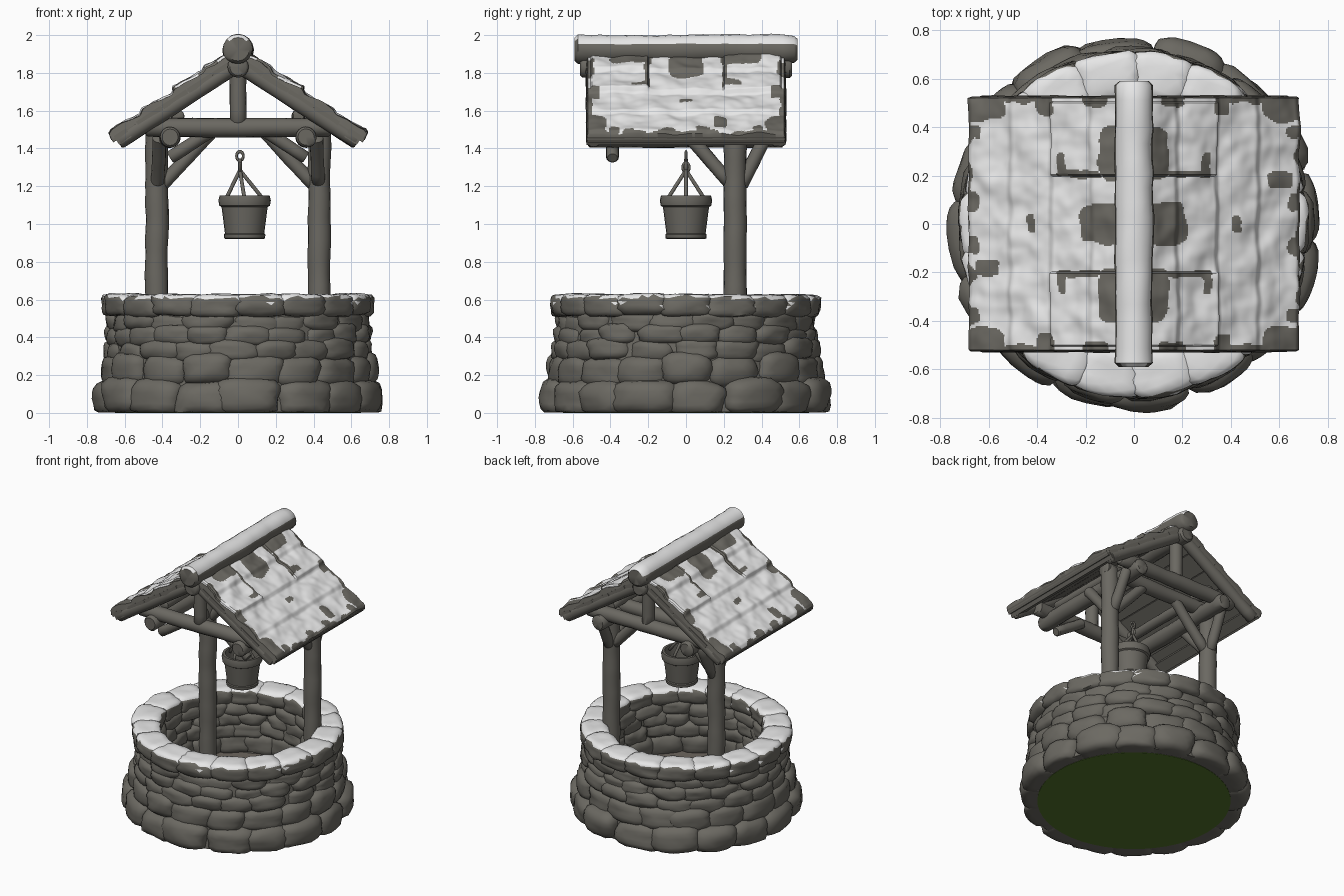
import bpy, bmesh, math, random
from mathutils import Vector, noise

random.seed(4)
if "Cube" in bpy.data.objects:
    bpy.data.objects.remove(bpy.data.objects["Cube"])


def material(name, r, g, b):
    m = bpy.data.materials.new(name)
    m.use_nodes = True
    m.diffuse_color = (r, g, b, 1)
    bsdf = m.node_tree.nodes["Principled BSDF"]
    bsdf.inputs["Base Color"].default_value = (r, g, b, 1)
    bsdf.inputs["Roughness"].default_value = 0.9
    return m


STONE = material("grey stone", 0.148, 0.141, 0.122)
WOOD = material("weathered wood", 0.146, 0.139, 0.121)
SNOW = material("snow", 0.8, 0.8, 0.8)
EARTH = material("brown earth", 0.15, 0.13, 0.11)
GRASS = material("dark green", 0.085, 0.17, 0.023)


def finish(name, bm, mats, angle=45):
    me = bpy.data.meshes.new(name)
    bm.to_mesh(me)
    bm.free()
    ob = bpy.data.objects.new(name, me)
    bpy.context.collection.objects.link(ob)
    for m in mats:
        me.materials.append(m)
    bpy.ops.object.select_all(action="DESELECT")
    ob.select_set(True)
    bpy.context.view_layer.objects.active = ob
    bpy.ops.object.shade_smooth_by_angle(angle=math.radians(angle))
    return ob


def lathe_mesh(profile, steps=20):
    """Spin a list of (radius, height) points about z."""
    bm = bmesh.new()
    vs = [bm.verts.new((r, 0, z)) for r, z in profile]
    es = [bm.edges.new(p) for p in zip(vs, vs[1:])]
    bmesh.ops.spin(bm, geom=vs + es, axis=(0, 0, 1), cent=(0, 0, 0),
                   angle=math.tau, steps=steps)
    bmesh.ops.remove_doubles(bm, verts=bm.verts, dist=1e-5)
    bmesh.ops.recalc_face_normals(bm, faces=bm.faces)
    return bm


def log(name, a, b, r, wobble=0.1, snow=None):
    """Rough round timber from a to b, optionally snowy on top."""
    a, b = Vector(a), Vector(b)
    length, e = (b - a).length, r * 0.22
    n = max(3, int(length / 0.06))
    sides = [(r, e + (length - 2 * e) * i / n) for i in range(n + 1)]
    bm = lathe_mesh([(0, 0), (r - e, 0)] + sides + [(r - e, length), (0, length)], 16)
    seed = Vector((random.random() * 20, 0, 0))
    for v in bm.verts:
        k = 1 + wobble * noise.noise(v.co * 9 + seed)
        v.co.x *= k
        v.co.y *= k
    rot = (b - a).to_track_quat("Z", "Y")
    for v in bm.verts:
        v.co = a + rot @ v.co
    bm.normal_update()
    if snow is not None:
        for f in bm.faces:
            f.material_index = int(f.normal.z > snow)
    return finish(name, bm, [WOOD, SNOW])


def stone(bm, ang, half_ang, z0, z1, r0, r1, power, snow=False):
    """Rounded block bent round the well."""
    seed = Vector((random.random() * 50, ang, z0))
    ball = bmesh.ops.create_icosphere(bm, subdivisions=3, radius=1)["verts"]
    for v in ball:
        p = v.co.copy()
        p /= sum(abs(c) ** power for c in p) ** (1 / power)
        p *= 1 + 0.13 * noise.noise(p * 1.3 + seed)
        t = ang - p.x * half_ang
        r = (r0 + r1) / 2 + p.y * (r1 - r0) / 2
        z = (z0 + z1) / 2 + p.z * (z1 - z0) / 2
        v.co = (r * math.cos(t), r * math.sin(t), max(z, 0.002))
    if snow:
        for f in {f for v in ball for f in v.link_faces}:
            f.normal_update()
            bump = 0.3 * noise.noise(f.calc_center_median() * 7)
            f.material_index = int(f.normal.z > 0.5 + bump)


# Stone wall: courses of (bottom, top, outer radius, stone count)
bm = bmesh.new()
for z0, z1, r, count in ((-0.02, 0.185, 0.776, 16), (0.14, 0.315, 0.738, 17),
                         (0.27, 0.395, 0.714, 19), (0.35, 0.465, 0.702, 20),
                         (0.42, 0.535, 0.69, 19)):
    phase = random.random()
    for i in range(count):
        wide = random.uniform(1.1, 1.4)
        ang = math.tau * (i + phase + random.uniform(-0.15, 0.15)) / count
        jit = random.uniform(-0.016, 0.012)
        stone(bm, ang, math.pi / count * wide, z0 + jit, z1 + jit, 0.51, r + jit, 3.6)
finish("wall_stones", bm, [STONE], 60)

# Mortar core, floor and base
ring = [(0.55, 0.004), (0.71, 0.004), (0.66, 0.54), (0.55, 0.54), (0.55, 0.004)]
finish("wall_core", lathe_mesh(ring, 48), [STONE])
finish("well_floor", lathe_mesh([(0, 0.16), (0.57, 0.16), (0.57, 0.1), (0, 0.1)], 48), [EARTH])
finish("base", lathe_mesh([(0, 0), (0.65, 0), (0.65, 0.003), (0, 0.003)], 48), [GRASS])

# Snowy rim
bm = bmesh.new()
for i in range(18):
    jit = random.uniform(-0.008, 0.006)
    stone(bm, math.tau * i / 18, math.pi / 18 * 1.18, 0.508 + jit, 0.628 + jit / 2,
          0.52, 0.716 + jit, 6, snow=True)
finish("rim_stones", bm, [STONE, SNOW], 60)

# Posts, purlins and braces
PY = 0.26
for s, tag in ((1, "left"), (-1, "right")):
    log(f"{tag}_post", (s * 0.43, PY, 0.13), (s * 0.43, PY, 1.53), 0.06)
    log(f"{tag}_side_beam", (s * 0.36, -0.52, 1.46), (s * 0.36, 0.52, 1.46), 0.055)
    log(f"{tag}_cross_brace", (s * 0.41, PY, 1.2), (s * 0.13, PY, 1.5), 0.036)
    log(f"{tag}_front_brace", (s * 0.425, PY - 0.03, 1.22), (s * 0.415, PY - 0.24, 1.46), 0.036)
    log(f"{tag}_back_brace", (s * 0.425, PY + 0.03, 1.2), (s * 0.415, PY + 0.16, 1.46), 0.036)
    log(f"{tag}_front_cross_brace", (s * 0.36, -0.39, 1.35), (s * 0.13, -0.39, 1.5), 0.034)
    log(f"{tag}_block", (s * 0.32, -0.42, 1.57), (s * 0.32, 0.42, 1.57), 0.035)
log("post_cross_beam", (-0.49, PY, 1.51), (0.49, PY, 1.51), 0.05)

# End trusses
for y, tag in ((-0.44, "front"), (0.44, "back")):
    log(f"{tag}_tie_beam", (-0.49, y, 1.51), (0.49, y, 1.51), 0.05)
    log(f"{tag}_king_post", (0, y, 1.53), (0, y, 1.84), 0.045)
    for s, side in ((1, "left"), (-1, "right")):
        log(f"{tag}_{side}_rafter", (0, y * 1.11, 1.845), (s * 0.635, y * 1.11, 1.435), 0.042)
log("ridge_beam", (0, -0.56, 1.83), (0, 0.56, 1.83), 0.056)
log("ridge_cap", (0, -0.59, 1.923), (0, 0.59, 1.923), 0.078, 0.14, snow=0.4)

# Roof: plank slab below, uneven snowy shingles above
LEN, HALF = 0.8, 0.527
DOWN, UP = Vector((0.839, 0, -0.544)), Vector((0.544, 0, 0.839))
# Rounded bare patches: centre and half size in x, then in distance from the middle
BARE = ((0.08, 0.065, 0.29, 0.11), (0.1, 0.12, 0, 0.085), (0.3, 0.02, 0.24, 0.05),
        (0.23, 0.09, 0.205, 0.014), (0.365, 0.035, 0.51, 0.06), (0.62, 0.085, 0.5, 0.075),
        (0.425, 0.02, 0, 0.035), (0.47, 0.08, 0.525, 0.025), (0.16, 0.05, 0.52, 0.035),
        (0.665, 0.03, 0.38, 0.03), (0.67, 0.03, 0.09, 0.04))
# A patch that lies on one half only, turned about the middle
LONE = (0.605, 0.055, 0.18, 0.035)


def roof_point(side, s, y, h):
    p = Vector((0, y, 1.88)) + DOWN * s + UP * h
    p.x *= side
    return p


def in_patch(x, y, patch):
    cx, hx, cy, hy = patch
    return ((x - cx) / hx) ** 4 + ((y - cy) / hy) ** 4 < 1


def is_bare(c, side):
    w = 0.016 * noise.noise(c * 14)
    x = abs(c.x) + w
    return in_patch(x, c.y * side, LONE) or any(in_patch(x, abs(c.y) + w, p) for p in BARE)


def shingle_height(side, s, y):
    step = (s / LEN * 4) % 1
    lump = noise.noise(Vector((s * 9, y * 9, side * 5)))
    fine = noise.noise(Vector((s * 20, y * 20, side * 9)))
    raised = 0.012 if s < 0.38 and 0.2 < abs(y) < 0.5 else 0
    course = 0.018 * min(step, 6 * (1 - step))
    return 0.03 + course + 0.016 * lump + 0.004 * fine + raised


NU, NV = 110, 150
for side, tag in ((1, "left"), (-1, "right")):
    bm = bmesh.new()
    grid = []
    for i in range(NU + 1):
        s = LEN * i / NU
        line = []
        for j in range(NV + 1):
            y = HALF * (2 * j / NV - 1)
            edge = i == NU or j in (0, NV)
            h = 0.0 if edge else shingle_height(side, s, y)
            line.append(bm.verts.new(roof_point(side, s, y, h)))
        grid.append(line)
    for i in range(NU):
        for j in range(NV):
            quad = [grid[i][j], grid[i + 1][j], grid[i + 1][j + 1], grid[i][j + 1]]
            f = bm.faces.new(quad if side > 0 else quad[::-1])
            c = f.calc_center_median()
            eave = i / NU > 0.97 + 0.08 * noise.noise(Vector((0, c.y * 12, side)))
            rim = i == NU - 1 or j in (0, NV - 1)
            f.material_index = int(not (eave or rim or is_bare(c, side)))
    bm.normal_update()
    finish(f"{tag}_snowy_shingles", bm, [WOOD, SNOW], 50)

    # Planks run the length of the roof, with a thicker one at the eave
    bm = bmesh.new()
    for k in range(5):
        a, b = LEN * k / 5 + 0.003, LEN * (k + 1) / 5 - 0.003
        low = -0.025
        if k == 4:
            a, b, low = LEN - 0.1, LEN - 0.022, -0.045
        cube = bmesh.ops.create_cube(bm, size=2)["verts"]
        for v in cube:
            s, y, h = v.co
            v.co = roof_point(side, b if s > 0 else a, y * HALF, 0.01 if h > 0 else low)
    cube = bmesh.ops.create_cube(bm, size=2)["verts"]
    for v in cube:
        s, y, h = v.co
        v.co = roof_point(side, LEN - 0.002 if s > 0 else 0, y * (HALF - 0.005), h * 0.017)
    bmesh.ops.recalc_face_normals(bm, faces=bm.faces)
    finish(f"{tag}_roof_planks", bm, [WOOD], 30)

# Bucket with rim and foot bands
pail = [(0, 0.92), (0.1, 0.92), (0.108, 0.925), (0.11, 0.945), (0.104, 0.95),
        (0.122, 1.09), (0.134, 1.097), (0.139, 1.125), (0.132, 1.152), (0.115, 1.152),
        (0.112, 1.1), (0.095, 0.95), (0, 0.95)]
BX = 0.035
finish("bucket", lathe_mesh(pail, 24), [WOOD]).location.x = BX

# Handle rods meeting at the hook
TOP = Vector((0.01, 0, 1.285))
for i in range(4):
    t = i * math.pi / 2
    foot = Vector((BX + 0.1 * math.cos(t), 0.1 * math.sin(t), 1.13))
    log(f"handle_rod_{i + 1}", foot, TOP, 0.01, 0)
log("hook_stem", TOP, TOP + Vector((0, 0, 0.06)), 0.011, 0)

# Chain links, stretched upright
for i, (z, turn) in enumerate(((1.3, 1), (1.36, 0))):
    bpy.ops.mesh.primitive_torus_add(major_radius=0.018, minor_radius=0.007,
                                     major_segments=16, minor_segments=8,
                                     location=(TOP.x, 0, z),
                                     rotation=(math.pi / 2, 0, turn * math.pi / 2))
    link = bpy.context.object
    link.name = f"chain_link_{i + 1}"
    link.scale.y = 1.3
    link.data.materials.append(WOOD)
    bpy.ops.object.shade_smooth()
